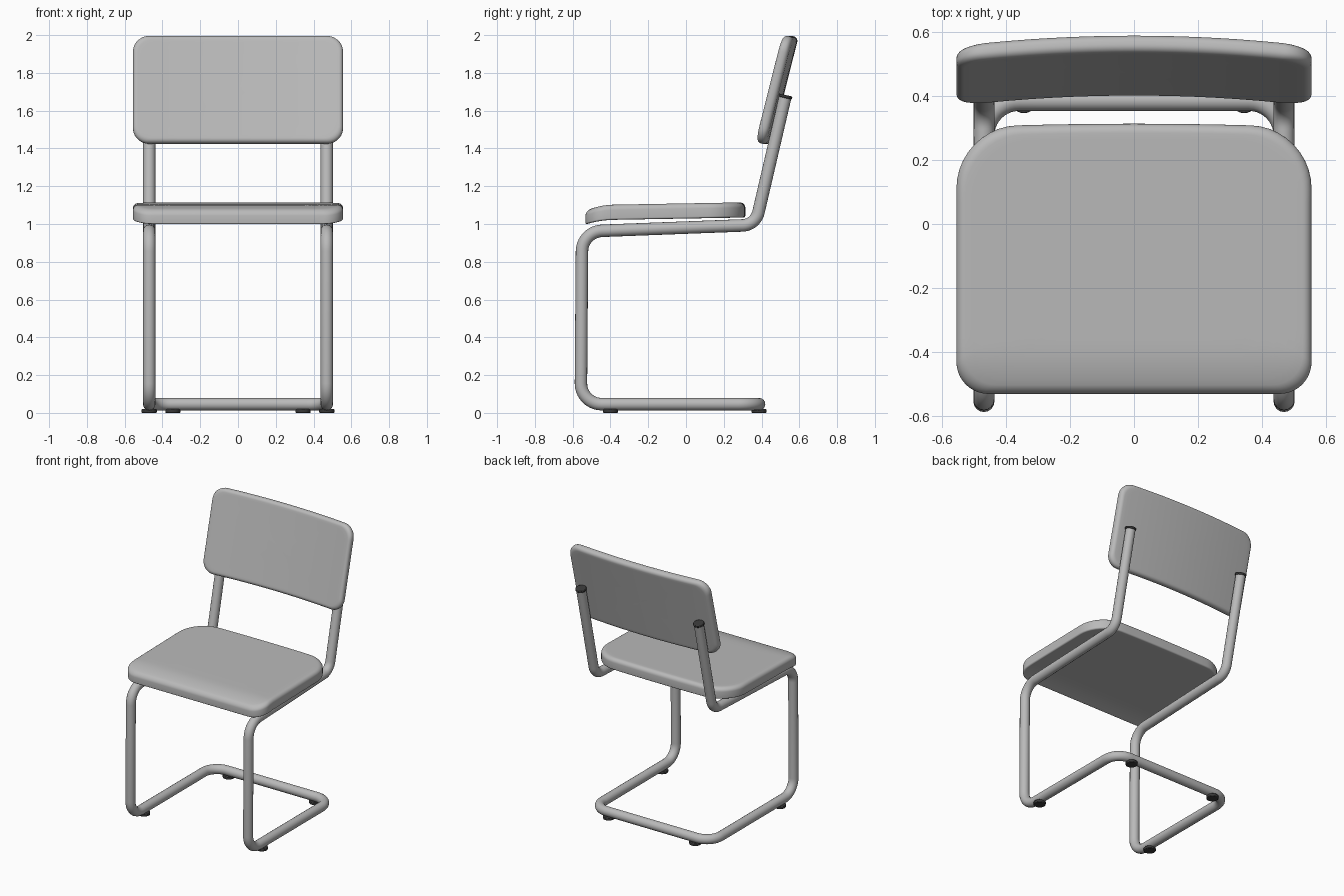
import bpy, bmesh
from math import sin, cos, pi, tan, radians
from mathutils import Vector

cube = bpy.data.objects.get("Cube")
if cube:
    bpy.data.objects.remove(cube, do_unlink=True)


def material(name, level):
    m = bpy.data.materials.new(name)
    m.use_nodes = True
    m.diffuse_color = (level, level, level, 1)
    m.node_tree.nodes["Principled BSDF"].inputs["Base Color"].default_value = (level, level, level, 1)
    return m


GREY = material("light grey", 0.49)
DARK = material("dark rubber", 0.04)
TUBE_R = 0.033


def fillet(points, radii, steps=10):
    """Round the inner corners of an open 3D path."""
    pts = [Vector(p) for p in points]
    path = [pts[0]]
    for a, p, b, r in zip(pts, pts[1:], pts[2:], radii):
        u, v = (a - p).normalized(), (b - p).normalized()
        half = u.angle(v) / 2
        centre = p + (u + v).normalized() * (r / sin(half))
        start = (p + u * (r / tan(half)) - centre).normalized()
        end = (p + v * (r / tan(half)) - centre).normalized()
        for i in range(steps + 1):
            path.append(centre + start.slerp(end, i / steps) * r)
    return path + [pts[-1]]


def shade(obj, mat):
    obj.data.materials.append(mat)
    bpy.ops.object.select_all(action='DESELECT')
    obj.select_set(True)
    bpy.context.view_layer.objects.active = obj
    bpy.ops.object.shade_smooth_by_angle(angle=radians(40))


def tube(name, path):
    curve = bpy.data.curves.new(name, 'CURVE')
    curve.dimensions = '3D'
    curve.bevel_depth = TUBE_R
    curve.bevel_resolution = 6
    curve.use_fill_caps = True
    spline = curve.splines.new('POLY')
    spline.points.add(len(path) - 1)
    for point, co in zip(spline.points, path):
        point.co = (*co, 1)
    obj = bpy.data.objects.new(name, curve)
    bpy.context.collection.objects.link(obj)
    bpy.ops.object.select_all(action='DESELECT')
    obj.select_set(True)
    bpy.context.view_layer.objects.active = obj
    bpy.ops.object.convert(target='MESH')
    shade(bpy.context.object, GREY)


def disc(name, centre, radius, depth, tilt=0):
    bpy.ops.mesh.primitive_cylinder_add(vertices=24, radius=radius, depth=depth,
                                        location=centre, rotation=(tilt, 0, 0))
    obj = bpy.context.object
    obj.name = name
    bev = obj.modifiers.new("soft rim", 'BEVEL')
    bev.width = 0.004
    bev.segments = 2
    shade(obj, DARK)


def rounded_outline(hx, hy, r_front, r_back, steps=10, side=14):
    """Counter-clockwise rounded rectangle with divided sides."""
    corners = [(1, -1, r_front), (1, 1, r_back), (-1, 1, r_back), (-1, -1, r_front)]
    arcs = []
    for k, (sx, sy, r) in enumerate(corners):
        arcs.append([Vector((sx * (hx - r) + r * cos(a), sy * (hy - r) + r * sin(a)))
                     for a in [(k - 1) * pi / 2 + i / steps * pi / 2 for i in range(steps + 1)]])
    out = []
    for k, arc in enumerate(arcs):
        nxt = arcs[(k + 1) % 4][0]
        out += arc + [arc[-1].lerp(nxt, i / side) for i in range(1, side)]
    return out


def cushion(name, outline, hx, hy, thick, r_top, r_bottom, warp):
    """Slab of concentric rings (inset, scale, height) with rounded rims, bent by warp."""
    t = thick / 2
    scales = [0.95, 0.9, 0.83, 0.75, 0.65, 0.5, 0.35, 0.2, 0.08]
    arc = [i / 6 * pi / 2 for i in range(7)]
    rings = [(r_bottom, s, -t) for s in reversed(scales)]
    rings += [(r_bottom * (1 - sin(a)), 1, -t + r_bottom * (1 - cos(a))) for a in arc]
    rings += [(r_top * (1 - cos(a)), 1, t - r_top * (1 - sin(a))) for a in arc]
    rings += [(r_top, s, t) for s in scales]
    bm = bmesh.new()
    loops = [[bm.verts.new(warp(p.x * (1 - d / hx) * s, p.y * (1 - d / hy) * s, z)) for p in outline]
             for d, s, z in rings]
    n = len(outline)
    for a, b in zip(loops, loops[1:]):
        for i in range(n):
            j = (i + 1) % n
            bm.faces.new((a[i], a[j], b[j], b[i]))
    for loop, z in ((loops[0], -t), (loops[-1], t)):
        hub = bm.verts.new(warp(0, 0, z))
        for i in range(n):
            bm.faces.new((loop[i], loop[(i + 1) % n], hub))
    bmesh.ops.remove_doubles(bm, verts=bm.verts, dist=0.0001)
    bmesh.ops.recalc_face_normals(bm, faces=bm.faces)
    mesh = bpy.data.meshes.new(name)
    bm.to_mesh(mesh)
    bm.free()
    obj = bpy.data.objects.new(name, mesh)
    bpy.context.collection.objects.link(obj)
    shade(obj, GREY)


# One continuous cantilever frame: upright, rail, leg, floor loop and back again
half = [(0.47, 0.525, 1.67), (0.47, 0.368, 0.995), (0.47, -0.55, 0.96),
        (0.47, -0.557, 0.046), (0.47, 0.387, 0.046)]
radii = [0.09, 0.11, 0.11, 0.11]
mirrored = [(-x, y, z) for x, y, z in reversed(half)]
tube("tube_frame", fillet(half + mirrored, radii + radii[::-1]))

# Rubber end caps and floor glides
for side, s in (("left", 1), ("right", -1)):
    disc(side + "_tube_cap", (s * 0.47, 0.526, 1.675), 0.037, 0.016, -0.23)
    disc(side + "_front_glide", (s * 0.47, -0.4, 0.01), 0.04, 0.02)
    disc(side + "_back_glide", (s * 0.345, 0.387, 0.01), 0.04, 0.02)

# Seat pad with a drooping front lip
SX, SY = 0.556, 0.417


def seat_warp(x, y, z):
    lip = max(0, (-0.27 - y) / 0.147)
    bulge = 0.012 * (1 - (x / SX) ** 2) * max(0, y / SY)
    return (x, y - 0.115 + bulge, 1.067 + z + 0.018 * y - (0.026 + 0.1 * z) * lip ** 2)


cushion("seat", rounded_outline(SX, SY, 0.1, 0.19), SX, SY, 0.08, 0.028, 0.01, seat_warp)

# Backrest, tilted backwards and curved around the sitter
BX, BY, TILT = 0.556, 0.293, 0.247


def back_warp(x, y, z):
    curve = 0.033 * (1 - (x / BX) ** 2)
    return (x, 0.463 + curve + y * sin(TILT) - z * cos(TILT), 1.71 + y * cos(TILT) + z * sin(TILT))


cushion("backrest", rounded_outline(BX, BY, 0.085, 0.085), BX, BY, 0.056, 0.024, 0.024, back_warp)
